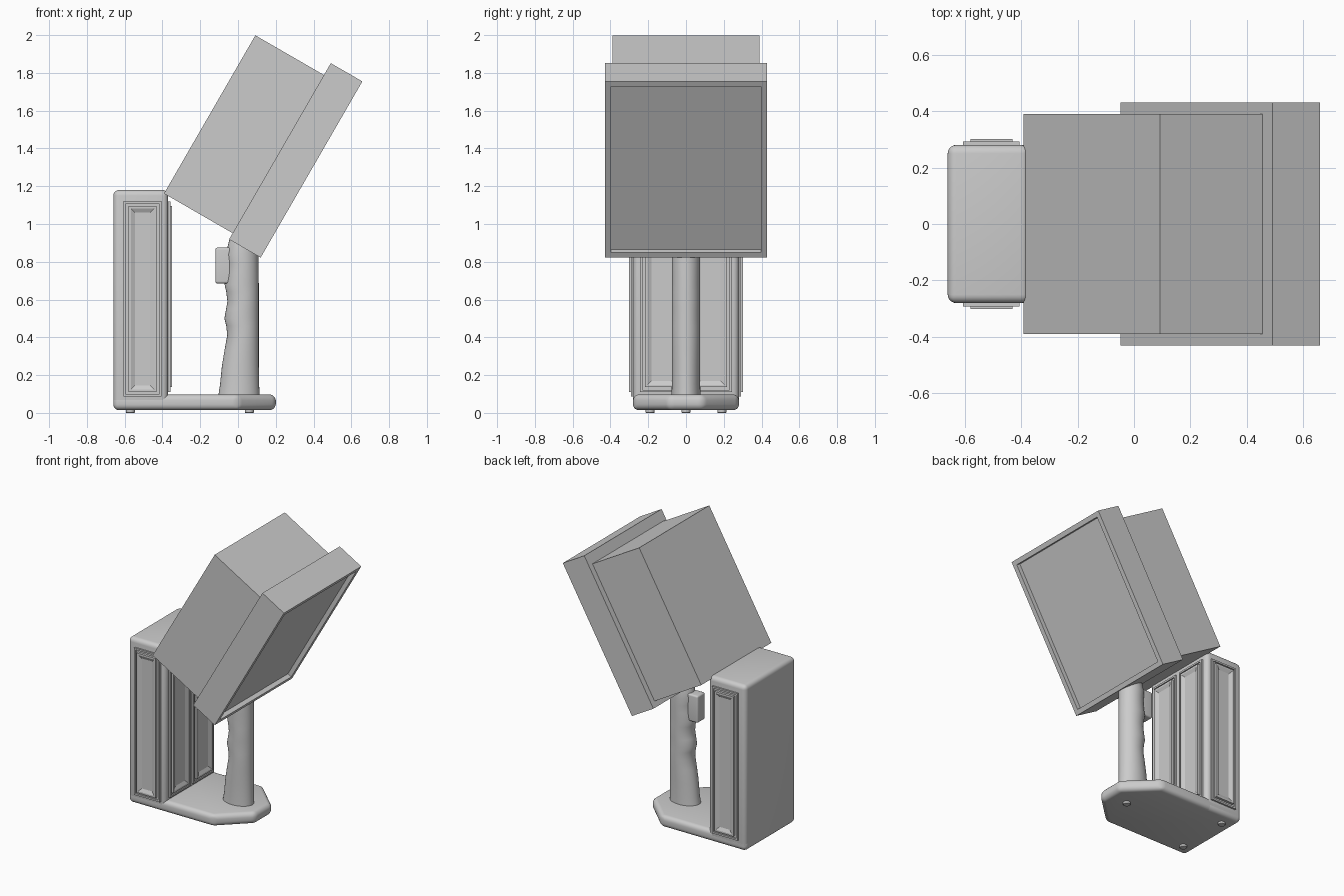
import bpy, bmesh
from math import radians, sin, cos, pi
from mathutils import Matrix, Vector

if "Cube" in bpy.data.objects:
    bpy.data.objects.remove(bpy.data.objects["Cube"])


def finish(name, bm, smooth=True):
    bmesh.ops.recalc_face_normals(bm, faces=bm.faces)
    me = bpy.data.meshes.new(name)
    bm.to_mesh(me)
    bm.free()
    if smooth:
        for p in me.polygons:
            p.use_smooth = True
        me.set_sharp_from_angle(angle=radians(35))
    ob = bpy.data.objects.new(name, me)
    bpy.context.collection.objects.link(ob)
    return ob


def prism(name, outline, z0, z1, bevel):
    """Extruded outline with rounded edges."""
    bm = bmesh.new()
    f = bm.faces.new([bm.verts.new((x, y, z0)) for x, y in outline])
    up = bmesh.ops.extrude_face_region(bm, geom=[f])["geom"]
    bmesh.ops.translate(bm, vec=(0, 0, z1 - z0),
                        verts=[v for v in up if isinstance(v, bmesh.types.BMVert)])
    if bevel:
        bmesh.ops.bevel(bm, geom=bm.edges[:], offset=bevel, segments=5,
                        profile=0.5, affect='EDGES')
    return finish(name, bm)


def rect(x0, x1, y0, y1):
    return [(x0, y0), (x1, y0), (x1, y1), (x0, y1)]


def nested(name, w, h, steps, matrix, closed_back=False):
    """Rectangle rings (inset, height) stacked along local z, capped at the end."""
    bm = bmesh.new()
    rings = []
    for inset, z in steps:
        a, b = w / 2 - inset, h / 2 - inset
        rings.append([bm.verts.new((x, y, z)) for x, y in rect(-a, a, -b, b)])
    for r, s in zip(rings, rings[1:]):
        for i in range(4):
            j = (i + 1) % 4
            bm.faces.new((r[i], r[j], s[j], s[i]))
    bm.faces.new(rings[-1])
    if closed_back:
        bm.faces.new(rings[0][::-1])
    bmesh.ops.transform(bm, matrix=matrix, verts=bm.verts)
    return finish(name, bm, smooth=False)


def frame(origin, xa, ya, za):
    m = Matrix((xa, ya, za)).transposed().to_4x4()
    m.translation = Vector(origin)
    return m


# Base plate with chamfered nose
prism("base_plate", [(-0.66, -0.28), (0, -0.28), (0.2, -0.09),
                     (0.2, 0.09), (0, 0.28), (-0.66, 0.28)], 0.015, 0.097, 0.03)

# Rear upright block
prism("rear_block", rect(-0.66, -0.37, -0.28, 0.28), 0.015, 1.18, 0.03)

# Stepped panels on the sides and front of the block
STEPS = [(0, -0.01), (0, 0.012), (0.012, 0.012), (0.012, 0.004), (0.026, 0.004),
         (0.026, 0.021), (0.038, 0.021), (0.06, 0.01)]
X, Y, Z = Vector((1, 0, 0)), Vector((0, 1, 0)), Vector((0, 0, 1))
for side, s in (("front", -1), ("back", 1)):
    nested(f"{side}_side_panel", 0.2, 1.035, STEPS,
           frame((-0.505, s * 0.28, 0.603), -s * X, Z, s * Y))
    nested(f"{side}_inner_panel", 0.225, 1.01, STEPS,
           frame((-0.37, s * 0.13, 0.615), Y, Z, X))

# Feet
for i, (x, y) in enumerate([(-0.57, -0.19), (-0.57, 0.19), (0.06, 0)]):
    prism(f"foot_{i}", [(x + 0.024 * cos(a * pi / 8), y + 0.024 * sin(a * pi / 8))
                        for a in range(16)], 0, 0.03, 0.004)

# Grip with finger waves: (z, left x, right x, half depth)
GRIP = [(0.08, -0.106, 0.115, 0.078), (0.15, -0.095, 0.112, 0.075),
        (0.25, -0.085, 0.11, 0.075), (0.34, -0.07, 0.11, 0.075),
        (0.41, -0.057, 0.11, 0.075), (0.46, -0.062, 0.11, 0.075),
        (0.50, -0.072, 0.11, 0.075), (0.55, -0.063, 0.11, 0.075),
        (0.59, -0.056, 0.11, 0.075), (0.64, -0.062, 0.11, 0.075),
        (0.68, -0.071, 0.11, 0.075), (0.74, -0.06, 0.109, 0.075),
        (0.79, -0.058, 0.108, 0.075), (0.84, -0.065, 0.108, 0.075),
        (0.92, -0.045, 0.107, 0.07), (0.99, 0.0, 0.107, 0.06)]
N = 32
bm = bmesh.new()
rings = [[bm.verts.new(((a + b) / 2 + (b - a) / 2 * cos(2 * pi * i / N),
                        d * sin(2 * pi * i / N), z)) for i in range(N)]
         for z, a, b, d in GRIP]
for r, s in zip(rings, rings[1:]):
    for i in range(N):
        j = (i + 1) % N
        bm.faces.new((r[i], r[j], s[j], s[i]))
bm.faces.new(rings[0][::-1])
bm.faces.new(rings[-1])
finish("grip", bm)

# Trigger button
prism("trigger", rect(-0.12, 0.0, -0.042, 0.042), 0.685, 0.875, 0.012)

# Tilted head: rear housing and front bezel with recessed screen
t = radians(60)
along, out = Vector((cos(t), 0, sin(t))), Vector((sin(t), 0, -cos(t)))
nested("head_housing", 0.78, 0.967, [(0, 0), (0, 0.43)],
       frame((-0.15, 0, 1.58), Y, along, out), closed_back=True)
nested("screen_bezel", 0.86, 1.077, [(0, 0), (0, 0.193), (0.032, 0.193), (0.032, 0.163)],
       frame((0.222, 0, 1.385), Y, along, out), closed_back=True)
